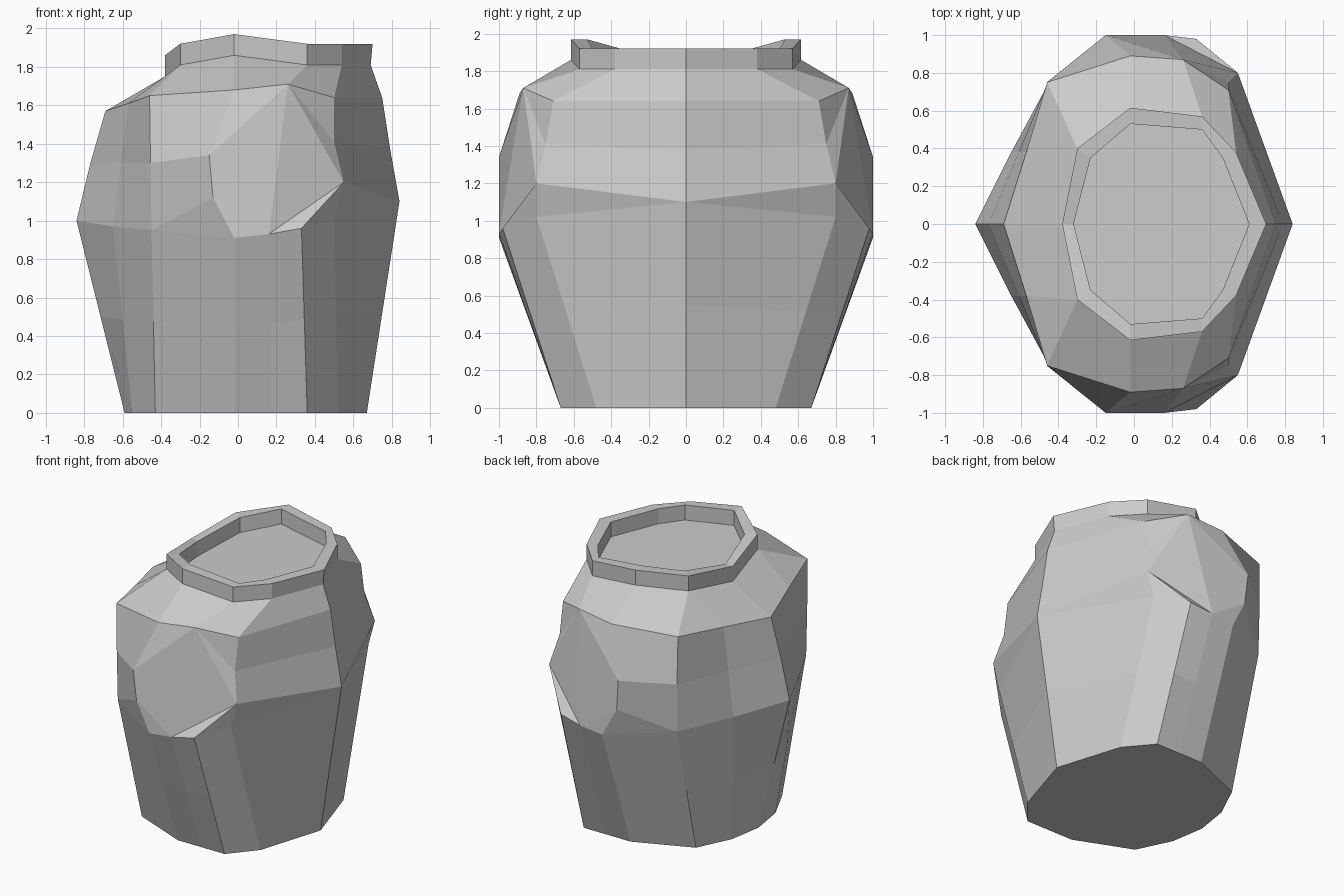
import bpy, bmesh
from mathutils import Vector

if "Cube" in bpy.data.objects:
    bpy.data.objects.remove(bpy.data.objects["Cube"])


def lerp_row(r0, r1, t):
    return [tuple(Vector(p).lerp(Vector(q), t)) for p, q in zip(r0, r1)]


def build(name, rows, cap_first=False, cap_last=False):
    """Skin half rows (front axis to back axis, y >= 0), mirrored in y.
    Repeated points collapse quads to triangles."""
    bm = bmesh.new()
    verts = {}

    def vert(p, s):
        key = (round(p[0], 4), round(p[1] * s, 4) + 0.0, round(p[2], 4))
        if key not in verts:
            verts[key] = bm.verts.new(key)
        return verts[key]

    def face(loop):
        loop = list(dict.fromkeys(loop))
        if len(loop) > 2 and not bm.faces.get(loop):
            bm.faces.new(loop)

    for s in (1, -1):
        for lo, hi in zip(rows, rows[1:]):
            for i in range(len(lo) - 1):
                face([vert(p, s) for p in (lo[i], lo[i + 1], hi[i + 1], hi[i])])
    for row, use in ((rows[0], cap_first), (rows[-1], cap_last)):
        if use:
            face([vert(p, 1) for p in row] + [vert(p, -1) for p in reversed(row)])
    bmesh.ops.recalc_face_normals(bm, faces=bm.faces)
    me = bpy.data.meshes.new(name)
    bm.to_mesh(me)
    bm.free()
    ob = bpy.data.objects.new(name, me)
    bpy.context.collection.objects.link(ob)
    return ob


# Shared side bulge points
lip, under, heel = (.55, .80, 1.20), (.16, 1, .93), (-.02, 1, .91)
peak = (.26, .87, 1.71)

# Body half rows, bottom to neck
bottom = [(.67, 0, 0), (.52, .48, 0), (.36, .67, 0), (.17, .67, 0),
          (-.02, .67, 0), (-.43, .50, 0), (-.55, .25, 0), (-.59, 0, 0)]
waist = [(.84, 0, 1.10), (.50, .80, 1.02), (.33, .98, .96), under,
         heel, (-.45, .75, .95), (-.65, .38, .97), (-.84, 0, 1.0)]
low = lerp_row(bottom, waist, .5)
ledge = [waist[0], lip, lip, under] + waist[4:]
notch = ledge[:4] + [(-.13, .99, 1.12)] + ledge[5:]
chest = [(.79, 0, 1.38), (.50, .75, 1.41), peak, peak,
         (-.15, 1, 1.34), (-.455, .755, 1.30), (-.61, .38, 1.30), (-.77, 0, 1.29)]
shoulder = [(.75, 0, 1.64), (.50, .71, 1.64), peak, peak,
            (-.02, .89, 1.68), (-.46, .75, 1.65), (-.57, .38, 1.61), (-.69, 0, 1.57)]
collar_base = [(.69, 0, 1.81), (.54, .38, 1.81), (.36, .57, 1.81),
               (-.02, .615, 1.86), (-.30, .40, 1.81), (-.38, 0, 1.75)]
a, b, c, d, e, f = collar_base
neck = [a, b, c, c, d, e, e, f]
build("body", [bottom, low, waist, ledge, notch, chest, shoulder, neck], cap_first=True)

# Collar ring with recessed floor
rim = [(x + (.01 if x > .6 else 0), y, z + .11) for x, y, z in collar_base]
inner_xy = [(.61, 0), (.47, .35), (.36, .50), (-.02, .53), (-.23, .35), (-.32, 0)]
inner = [(x, y, r[2]) for (x, y), r in zip(inner_xy, rim)]
floor = [(x, y, z - .11) for x, y, z in inner]
build("collar", [collar_base, rim, inner, floor], cap_last=True)
